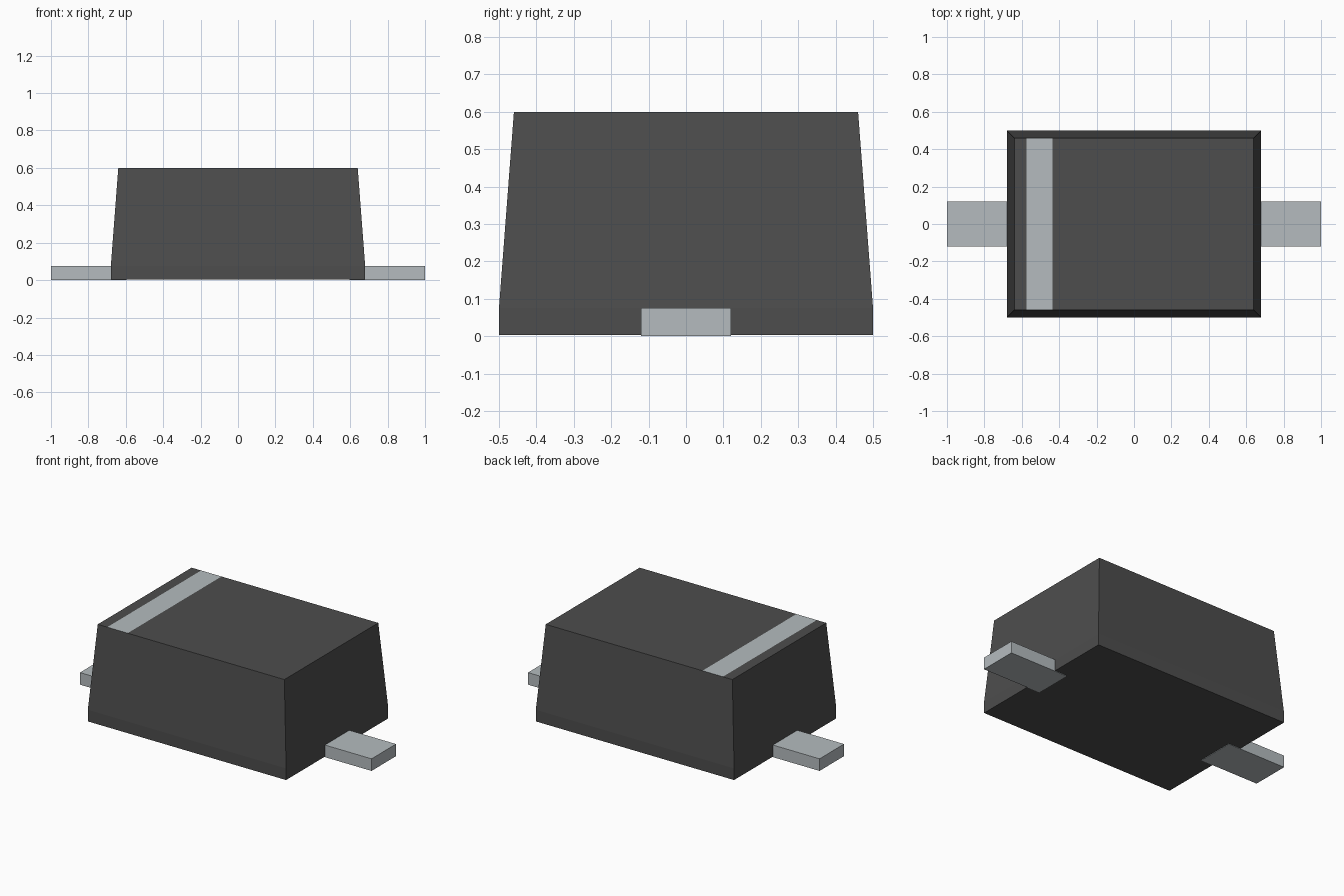
import bpy
import bmesh

# Remove the default object
if "Cube" in bpy.data.objects:
    bpy.data.objects.remove(bpy.data.objects["Cube"], do_unlink=True)


def make_material(name, rgb):
    mat = bpy.data.materials.new(name)
    mat.use_nodes = True
    color = (*rgb, 1.0)
    mat.diffuse_color = color
    mat.node_tree.nodes["Principled BSDF"].inputs["Base Color"].default_value = color
    return mat


dark_plastic = make_material("dark plastic", (0.075, 0.075, 0.075))
light_metal = make_material("light grey metal", (0.46, 0.50, 0.52))


def add_object(name, bm, materials):
    bmesh.ops.recalc_face_normals(bm, faces=bm.faces)
    mesh = bpy.data.meshes.new(name)
    bm.to_mesh(mesh)
    bm.free()
    for mat in materials:
        mesh.materials.append(mat)
    obj = bpy.data.objects.new(name, mesh)
    bpy.context.collection.objects.link(obj)
    return obj


# Moulded body: straight skirt, then tapered walls (half x, half y, z)
SECTIONS = [(0.68, 0.50, 0.003), (0.68, 0.50, 0.075), (0.64, 0.46, 0.60)]
STRIPE = (-0.575, -0.435)

bm = bmesh.new()
rings = [[bm.verts.new((sx * hx, sy * hy, z))
          for sx, sy in ((-1, -1), (1, -1), (1, 1), (-1, 1))]
         for hx, hy, z in SECTIONS]
for low, high in zip(rings, rings[1:]):
    for i in range(4):
        j = (i + 1) % 4
        bm.faces.new((low[i], low[j], high[j], high[i]))
bm.faces.new(rings[0][::-1])
bm.faces.new(rings[-1])

# Polarity stripe cut into the top face
for x in STRIPE:
    bmesh.ops.bisect_plane(bm, geom=bm.verts[:] + bm.edges[:] + bm.faces[:],
                           plane_co=(x, 0, 0), plane_no=(1, 0, 0))
bm.normal_update()
for face in bm.faces:
    center = face.calc_center_median()
    if center.z > 0.59 and STRIPE[0] < center.x < STRIPE[1]:
        face.material_index = 1
add_object("body", bm, [dark_plastic, light_metal])

# Flat leads, partly embedded in the underside of the body
INNER, OUTER, HALF_WIDTH, THICKNESS = 0.595, 1.0, 0.12, 0.075
for name, side in (("left_lead", 1), ("right_lead", -1)):
    bm = bmesh.new()
    bmesh.ops.create_cube(bm, size=1)
    for v in bm.verts:
        v.co.x = side * (INNER if v.co.x < 0 else OUTER)
        v.co.y = HALF_WIDTH if v.co.y > 0 else -HALF_WIDTH
        v.co.z = THICKNESS if v.co.z > 0 else 0.0
    add_object(name, bm, [light_metal])
